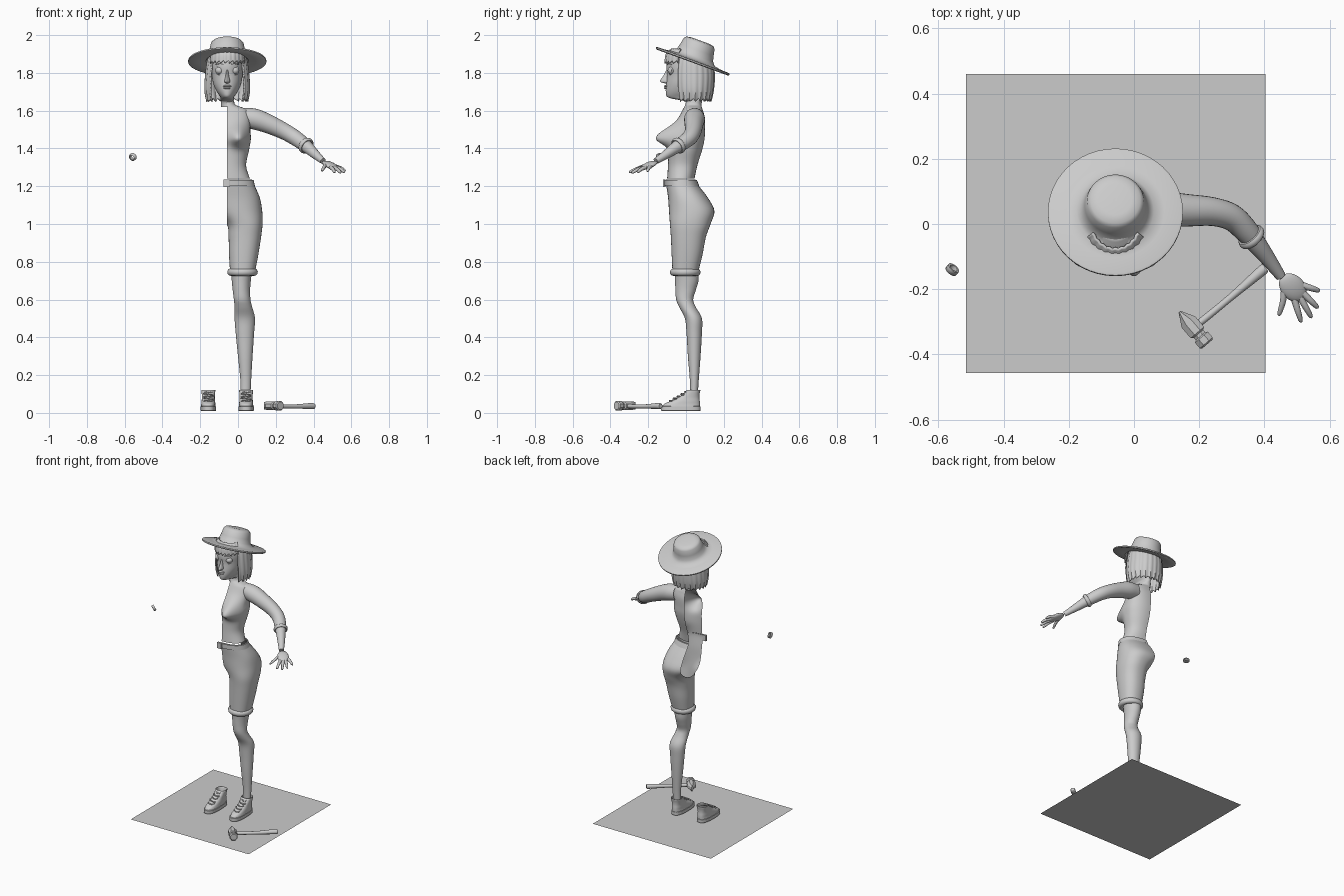
import bpy, bmesh, math
from mathutils import Vector, Matrix

M = -0.057  # x of the body's mirror line


def finish(name, bm, angle=40):
    bmesh.ops.recalc_face_normals(bm, faces=bm.faces)
    me = bpy.data.meshes.new(name)
    bm.to_mesh(me)
    bm.free()
    ob = bpy.data.objects.new(name, me)
    bpy.context.collection.objects.link(ob)
    bpy.ops.object.select_all(action='DESELECT')
    ob.select_set(True)
    bpy.context.view_layer.objects.active = ob
    bpy.ops.object.shade_smooth_by_angle(angle=math.radians(angle))
    return ob


def smooth(rows, k=5):
    """Catmull-Rom interpolation of tuples"""
    out = []
    for i in range(len(rows) - 1):
        a, b, c, d = (rows[max(0, min(len(rows) - 1, i + j))] for j in (-1, 0, 1, 2))
        for s in range(k):
            t = s / k
            out.append(tuple(0.5 * (2 * q + (r - p) * t + (2 * p - 5 * q + 4 * r - u) * t * t
                             + (3 * q - p - 3 * r + u) * t ** 3) for p, q, r, u in zip(a, b, c, d)))
    return out + [rows[-1]]


def skin(name, rings, caps=(0, 0), closed=True, clip=False, angle=40):
    bm = bmesh.new()
    vs = [[bm.verts.new(p) for p in r] for r in rings]
    n = len(rings[0])
    for a, b in zip(vs, vs[1:]):
        for i in range(n if closed else n - 1):
            j = (i + 1) % n
            bm.faces.new((a[i], a[j], b[j], b[i]))
    if caps[0]:
        bm.faces.new(vs[0])
    if caps[1]:
        bm.faces.new(vs[-1])
    if clip:
        bmesh.ops.bisect_plane(bm, geom=bm.verts[:] + bm.edges[:] + bm.faces[:],
                               plane_co=(M, 0, 0), plane_no=(1, 0, 0), clear_inner=True)
    return finish(name, bm, angle)


def oval(z, xl, xr, yf, yb, n=40, e=2.0):
    pw = lambda v: math.copysign(abs(v) ** (2 / e), v)
    ang = [2 * math.pi * i / n for i in range(n)]
    return [Vector(((xl + xr) / 2 + (xr - xl) / 2 * pw(math.cos(a)),
                    (yf + yb) / 2 + (yb - yf) / 2 * pw(math.sin(a)), z)) for a in ang]


def loft(name, rows, k=5, n=40, e=2.0, **kw):
    return skin(name, [oval(*r, n=n, e=e) for r in (smooth(rows, k) if k > 1 else rows)], **kw)


def sym(rows, c=M):
    return [(z, c - w, c + w, f, b) for z, w, f, b in rows]


def tube(name, rows, k=5, n=16, caps=(1, 1)):
    rows = smooth(rows, k) if k > 1 else rows
    rings = []
    for i, r in enumerate(rows):
        d = Vector(rows[min(i + 1, len(rows) - 1)][:3]) - Vector(rows[max(i - 1, 0)][:3])
        q = d.to_track_quat('X', 'Z')
        rings.append([Vector(r[:3]) + q @ Vector((0, r[3] * math.cos(t), r[3] * math.sin(t)))
                      for t in (2 * math.pi * j / n for j in range(n))])
    return skin(name, rings, caps)


def ball(name, c, s, d=(1, 0, 0)):
    bm = bmesh.new()
    q = Vector(d).to_track_quat('X', 'Z').to_matrix().to_4x4()
    bmesh.ops.create_uvsphere(bm, u_segments=20, v_segments=12, radius=1,
                              matrix=Matrix.Translation(c) @ q @ Matrix.Diagonal((*s, 1)))
    return finish(name, bm)


def torus(name, c, axis, R, r, stretch=1, n=32, m=10):
    q = Vector(axis).to_track_quat('Z', 'Y')
    rings = []
    for j in range(m + 1):
        b = 2 * math.pi * j / m + math.pi / 4
        w = R + r * math.cos(b)
        rings.append([Vector(c) + q @ Vector((w * math.cos(t), w * math.sin(t), r * stretch * math.sin(b)))
                      for t in (2 * math.pi * i / n for i in range(n))])
    ob = skin(name, rings)
    bm = bmesh.new()
    bm.from_mesh(ob.data)
    bmesh.ops.remove_doubles(bm, verts=bm.verts, dist=1e-5)
    bm.to_mesh(ob.data)
    bm.free()


# Floor
skin("floor", [[(-.515, y, 0), (.403, y, 0)] for y in (-.457, .46)], closed=False)

# Torso half shell, with the bust pushed out of the surface
rings = [oval(*r, n=64, e=2.2) for r in smooth(sym([
    (1.65, .036, 0, .08), (1.63, .045, -.005, .08), (1.615, .085, -.012, .085), (1.6, .11, -.02, .09),
    (1.56, .122, -.04, .1), (1.5, .122, -.07, .1), (1.45, .125, -.082, .098), (1.39, .115, -.092, .085),
    (1.31, .1, -.095, .06), (1.24, .12, -.1, .045)]), 6)]
for ring in rings:
    for p in ring:
        if p.y < 0:
            sz = .033 if p.z < 1.455 else .05
            p.y -= .088 * math.exp(-((p.x - .005) / .042) ** 2 / 1.6 - ((p.z - 1.455) / sz) ** 2 / 1.6)
skin("torso", rings, clip=True)

# Shorts, belt, buckle and rolled cuff
loft("shorts", [(1.235, -.182, .075, -.105, .05), (1.21, -.19, .085, -.105, .062), (1.14, -.17, .115, -.095, .115),
                (1.07, -.125, .128, -.09, .15), (1.0, -.06, .13, -.085, .13), (.93, -.05, .122, -.08, .105),
                (.84, -.048, .108, -.076, .088), (.75, -.042, .091, -.072, .066)], e=2.3, clip=True)
loft("belt", sym([(1.2, .142, -.108, .066), (1.2, .147, -.114, .071), (1.232, .14, -.115, .058),
                  (1.232, .134, -.108, .053)]), k=1, e=2.3, clip=True)
loft("buckle", [(1.195, -.078, -.045, -.122, -.108), (1.235, -.078, -.045, -.122, -.108)], k=1, n=24, e=9, caps=(1, 1))
torus("shorts_cuff", (.024, -.004, .745), (0, 0, 1), .063, .018, 1.1)

# Bare leg
loft("leg", [(.76, -.036, .075, -.062, .067), (.7, -.033, .068, -.058, .066), (.65, -.028, .064, -.056, .052),
             (.6, -.022, .066, -.052, .038), (.56, -.018, .075, -.036, .052), (.5, -.018, .09, -.006, .084),
             (.42, -.012, .085, .003, .084), (.3, 0, .077, .01, .077), (.18, .012, .07, .02, .068),
             (.09, .014, .066, .022, .062)], n=32)

# Both high-top shoes
for side, cx in (("left", .043), ("right", 2 * M - .043)):
    loft(side + "_shoe_sole", sym([(.01, .038, -.128, .074), (.012, .041, -.132, .077), (.034, .041, -.132, .077),
                                   (.036, .036, -.124, .072)], cx), k=1, e=2.6, caps=(1, 0))
    loft(side + "_shoe_upper", sym([(.033, .039, -.127, .074), (.048, .037, -.115, .074), (.062, .036, -.084, .073),
                                    (.08, .034, -.046, .071), (.1, .035, -.014, .072), (.12, .037, .004, .076),
                                    (.12, .032, .009, .071), (.1, .03, 0, .066)], cx), k=3, e=2.5)
    for i in range(5):
        y, z = -.082 + .02 * i, .064 + .0115 * i
        s = 1 if i % 2 else -1
        tube(f"{side}_lace_{i}", [(cx - .024, y + .012, z + .003 * s, .004), (cx - .012, y - .003, z + .002, .004),
                                  (cx + .012, y - .003, z - .002, .004), (cx + .024, y + .012, z - .003 * s, .004)],
             k=2, n=6)

# Arm, sleeve cuff and hand
tube("arm", [(.03, .045, 1.565, .05), (.09, .045, 1.555, .055), (.16, .042, 1.53, .05), (.24, .038, 1.493, .044),
             (.3, .02, 1.458, .041), (.345, -.022, 1.425, .037), (.375, -.06, 1.4, .031), (.41, -.105, 1.368, .024),
             (.45, -.16, 1.333, .016)], n=24, caps=(0, 1))
torus("sleeve_cuff", (.36, -.04, 1.415), (.07, -.08, -.055), .037, .008, 1.5)
ball("palm", (.487, -.195, 1.312), (.052, .037, .015), (.053, -.06, -.03))
fingers = {"index": ((.49, -.225, 1.3), (.513, -.302, 1.274)), "middle": ((.508, -.222, 1.298), (.545, -.288, 1.271)),
           "ring": ((.518, -.212, 1.3), (.565, -.258, 1.274)), "little": ((.515, -.188, 1.305), (.57, -.205, 1.28)),
           "thumb": ((.462, -.185, 1.318), (.445, -.282, 1.282))}
for name, (a, b) in fingers.items():
    a, b = Vector(a), Vector(b)
    mid = a.lerp(b, .5) + Vector((.004 if name == "thumb" else 0, 0, .004))
    tube(name + "_finger", [(*a, .011), (*mid, .0095), (*a.lerp(b, .9), .007), (*b, .002)], k=3, n=10)

# Loose wrist band on the opposite side
torus("wrist_band", (-.557, -.14, 1.355), (-.05, -.06, -.04), .0165, .005, 2.2, n=24, m=4)

# Head with face details
loft("head", sym([(1.62, .032, 0, .08), (1.65, .034, -.005, .085), (1.66, .035, -.055, .088), (1.672, .036, -.098, .09),
                  (1.7, .055, -.107, .095), (1.74, .073, -.105, .108), (1.79, .082, -.1, .118),
                  (1.84, .087, -.103, .122), (1.9, .083, -.09, .115), (1.93, .06, -.05, .1)]), caps=(0, 1))
loft("nose", sym([(1.815, .006, -.104, -.07), (1.785, .009, -.12, -.07), (1.762, .014, -.136, -.07),
                  (1.751, .014, -.134, -.07), (1.745, .008, -.112, -.07)]), n=16, caps=(1, 1))
ball("upper_lip", (M, -.104, 1.73), (.022, .013, .006))
ball("lower_lip", (M, -.103, 1.72), (.019, .013, .007))
for s in (-1, 1):
    side = "left" if s > 0 else "right"
    ex = M + .04 * s
    ball(side + "_eye", (ex, -.074, 1.813), (.023, .023, .021))
    torus(side + "_eyelid", (ex, -.083, 1.813), (.25 * s, -1, 0), .021, .004, n=20, m=6)
    tube(side + "_eyebrow", [(ex - .02 * s, -.1, 1.845, .003), (ex, -.094, 1.85, .004),
                             (ex + .022 * s, -.076, 1.843, .002)], k=3, n=6)


# Hair: rippled shells with ragged lower edges
def hair(name, a0, a1, cy, rows, n, zig):
    rings = []
    rows = smooth(rows, 4)
    for j, (z, w, d) in enumerate(rows):
        ring = []
        for i in range(n + 1):
            a = math.radians(a0 + (a1 - a0) * i / n)
            f = 1 + .02 * math.cos(i * math.pi / 2)
            drop = zig * (i % 4 / 4) * (j / (len(rows) - 1)) ** 4
            ring.append((M + w * f * math.cos(a), cy + d * f * math.sin(a), z + drop))
        rings.append(ring)
    ob = skin(name, rings, closed=False)
    mod = ob.modifiers.new("thickness", 'SOLIDIFY')
    mod.thickness = .008
    mod.offset = 0


hair("bob_hair", -42, 222, .035, [(1.92, .075, .075), (1.87, .1, .1), (1.79, .112, .112), (1.71, .116, .107),
                                  (1.648, .106, .094)], 64, .022)
hair("fringe", 205, 335, .01, [(1.925, .075, .085), (1.9, .092, .112), (1.85, .096, .119)], 36, .022)

# Tilted hat, turned from a profile
tilt = Matrix.Translation((M, .037, 1.865)) @ Matrix.Rotation(math.radians(-20), 4, 'X')
prof = [(.001, .112), (.05, .113), (.076, .108), (.087, .096), (.094, .06), (.102, .03), (.118, .012), (.15, .005),
        (.2, .003), (.207, 0), (.207, -.007), (.2, -.011), (.15, -.006), (.112, -.002), (.096, .025), (.084, .085),
        (.07, .098), (.001, .1)]
skin("hat", [[tilt @ Vector((r * math.cos(t), r * math.sin(t), h)) for t in
              (2 * math.pi * i / 48 for i in range(48))] for r, h in prof], (1, 1))

# Hammer lying on the floor
tube("hammer_handle", [(.403, -.134, .036, .012), (.397, -.139, .036, .016), (.37, -.162, .036, .015),
                       (.3, -.222, .034, .011), (.22, -.288, .035, .011), (.17, -.326, .036, .011)], k=4)
along, across = Vector((.65, -.76, 0)), Vector((.76, .65, 0))
sections = [(-.062, .004, .02), (-.02, .027, .023), (.022, .027, .023), (.027, .019, .019), (.037, .019, .019),
            (.041, .026, .025), (.064, .026, .025), (.069, .021, .02)]
skin("hammer_head", [[Vector((.18, -.316, .038)) + along * t + across * (w * math.cos(a) * 1.08)
                      + Vector((0, 0, h * math.sin(a) * 1.08)) for a in
                      (math.pi / 8 + math.pi / 4 * i for i in range(8))] for t, w, h in sections], (1, 1), angle=20)
